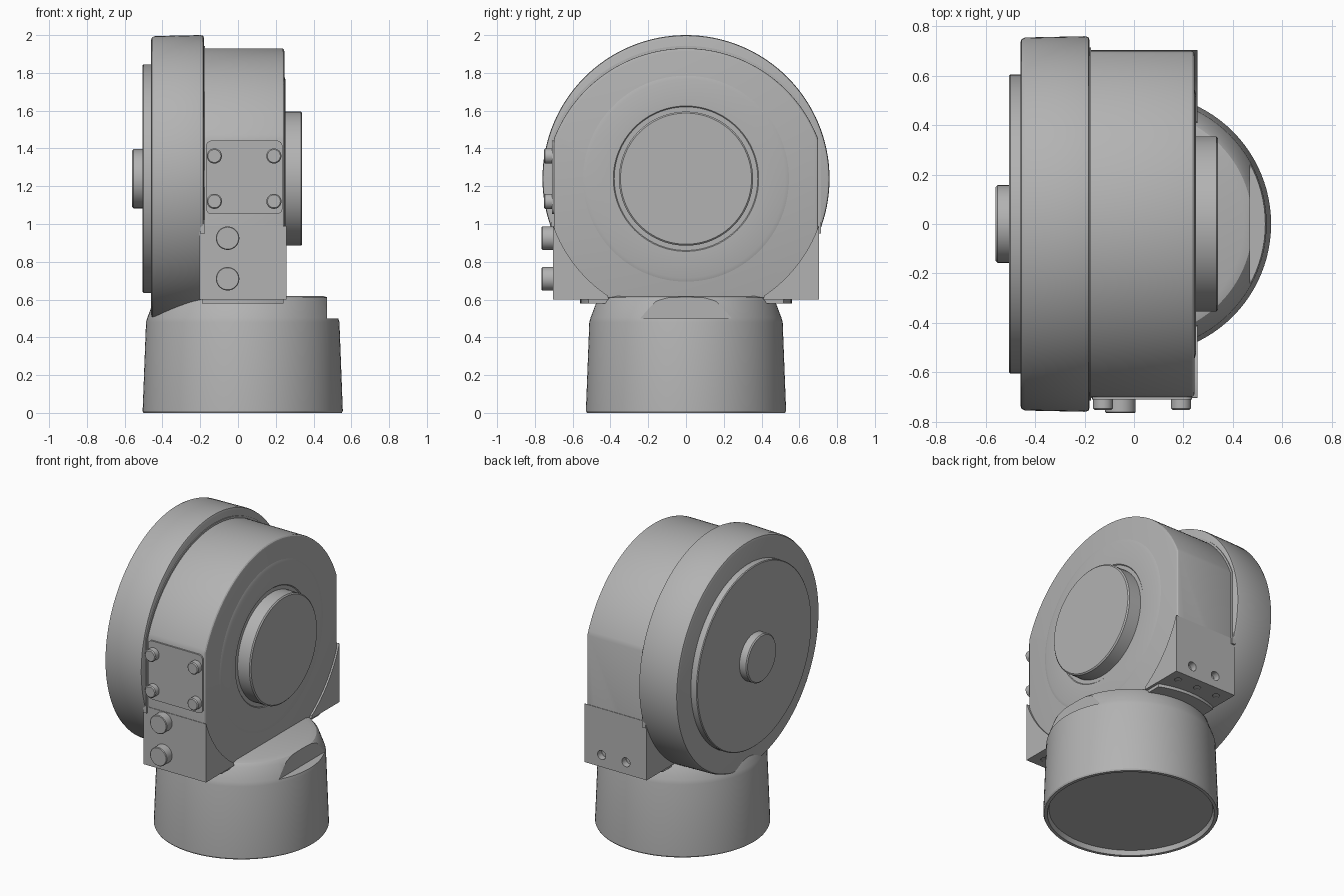
import bpy, bmesh, math
from mathutils import Matrix

cube = bpy.data.objects.get("Cube")
if cube:
    bpy.data.objects.remove(cube, do_unlink=True)

grey = bpy.data.materials.new("mid grey")
grey.use_nodes = True
COLOR = (0.45, 0.45, 0.45, 1)
grey.diffuse_color = COLOR
grey.node_tree.nodes["Principled BSDF"].inputs["Base Color"].default_value = COLOR

AXIS = {"x": Matrix.Rotation(math.pi / 2, 4, "Y"),
        "-y": Matrix.Rotation(math.pi / 2, 4, "X"),
        "z": Matrix.Identity(4)}
MID = 1.24          # height of the drum axis


def finish(name, bm):
    bmesh.ops.recalc_face_normals(bm, faces=bm.faces)
    mesh = bpy.data.meshes.new(name)
    bm.to_mesh(mesh)
    bm.free()
    obj = bpy.data.objects.new(name, mesh)
    bpy.context.collection.objects.link(obj)
    mesh.materials.append(grey)
    bpy.ops.object.select_all(action="DESELECT")
    obj.select_set(True)
    bpy.context.view_layer.objects.active = obj
    bpy.ops.object.shade_smooth_by_angle(angle=math.radians(32))
    return obj


def lathe(name, profile, axis, center, segments=96):
    """Spin (position along axis, radius) points around an axis."""
    bm = bmesh.new()
    rings = []
    for h, r in profile:
        if r == 0:
            rings.append([bm.verts.new((0, 0, h))] * segments)
        else:
            rings.append([bm.verts.new((r * math.cos(a), r * math.sin(a), h))
                          for a in (math.tau * i / segments for i in range(segments))])
    for low, high in zip(rings, rings[1:]):
        for i in range(segments):
            j = (i + 1) % segments
            bm.faces.new(dict.fromkeys((low[i], low[j], high[j], high[i])))
    bm.transform(Matrix.Translation(center) @ AXIS[axis])
    return finish(name, bm)


def disc(name, radius, start, end, axis, center, edge=0.01):
    """Solid cylinder with a chamfered outer rim."""
    return lathe(name, [(start, 0), (start, radius), (end - edge, radius),
                        (end, radius - edge), (end, 0)], axis, center, 48)


def extrude(name, outline, x0, x1, bevel=0.0):
    """Extrude a (y, z) outline along x and round its hard edges."""
    bm = bmesh.new()
    face = bm.faces.new([bm.verts.new((x0, y, z)) for y, z in outline])
    result = bmesh.ops.extrude_face_region(bm, geom=[face])
    verts = [v for v in result["geom"] if isinstance(v, bmesh.types.BMVert)]
    bmesh.ops.translate(bm, verts=verts, vec=(x1 - x0, 0, 0))
    if not any(len(f.verts) == len(outline) and f.calc_center_median().x < x0 + 1e-5
               for f in bm.faces):
        bm.faces.new([v for v in bm.verts if v not in verts])
    bmesh.ops.recalc_face_normals(bm, faces=bm.faces)
    if bevel:
        hard = [e for e in bm.edges if e.calc_face_angle(0) > 0.7]
        bmesh.ops.bevel(bm, geom=hard, offset=bevel, segments=3, profile=0.5, affect="EDGES")
    return finish(name, bm)


def cut(target, cutters):
    """Subtract hidden cutters, then keep the new edges crisp."""
    for cutter in cutters:
        cutter.hide_render = True
        cutter.hide_set(True)
        mod = target.modifiers.new("cut", "BOOLEAN")
        mod.operation = "DIFFERENCE"
        mod.solver = "EXACT"
        mod.object = cutter
    split = target.modifiers.new("crisp edges", "EDGE_SPLIT")
    split.split_angle = math.radians(25)


def arch(width, radius, bottom):
    """Shallow arc on top of straight vertical sides."""
    start, steps, center = math.acos(width / radius), 64, 1.18
    sweep = math.pi - 2 * start
    arc = [(radius * math.cos(start + sweep * i / steps),
            center + radius * math.sin(start + sweep * i / steps)) for i in range(steps + 1)]
    return arc + [(-width, bottom), (width, bottom)]


# Round base with a recessed underside and a flat notch on the left
base = lathe("base", [(0.03, 0), (0.03, 0.495), (0, 0.505), (0, 0.525), (0.01, 0.53),
                      (0.48, 0.512), (0.505, 0.505), (0.525, 0.497), (0.59, 0.473),
                      (0.61, 0.455), (0.62, 0.42), (0.62, 0)], "z", (0.025, 0, 0))
notch = [(-0.5, 0.5), (0.5, 0.5), (0.5, 0.8), (-0.5, 0.8)]
cut(base, [extrude("base_notch_cutter", notch, 0.47, 0.7)])

# Collar strip below the housing
bm = bmesh.new()
bmesh.ops.create_cone(bm, cap_ends=True, segments=96, radius1=0.56, radius2=0.56, depth=0.03,
                      matrix=Matrix.Translation((0.025, 0, 0.595)))
for x, side in ((-0.19, -1), (0.24, 1)):
    cutting = bmesh.ops.bisect_plane(bm, geom=bm.verts[:] + bm.edges[:] + bm.faces[:],
                                     plane_co=(x, 0, 0), plane_no=(side, 0, 0), clear_outer=True)
    rim = [e for e in cutting["geom_cut"] if isinstance(e, bmesh.types.BMEdge)]
    bmesh.ops.holes_fill(bm, edges=rim)
finish("collar", bm)

# Arched housing and the thin seal against the drum
housing = extrude("housing", arch(0.7, 0.75, 0.605), -0.2, 0.245, 0.015)
extrude("seal", arch(0.715, 0.763, 0.95), -0.2, -0.175)

# Lower corner blocks, hollowed along an arc, with screw holes
side_holes = [disc(f"side_hole_cutter_{i}", 0.03, -0.8, -0.66, "-y", (x, 0, 0.68), 0.001)
              for i, x in enumerate((-0.05, 0.13))]
a0, a1 = math.asin(-0.25 / 0.745), math.asin(-0.62 / 0.745)
for side, label in ((-1, "front"), (1, "back")):
    curve = [(side * 0.745 * math.cos(a), MID + 0.745 * math.sin(a))
             for a in (a0 + (a1 - a0) * i / 16 for i in range(17))]
    block = extrude(label + "_corner_block",
                    curve + [(side * 0.41, 0.6), (side * 0.705, 0.6), (side * 0.705, 0.99)],
                    -0.203, 0.257)
    holes = [disc(f"{label}_bottom_hole_cutter_{i}", 0.022, 0.5, 0.64, "z",
                  (x, side * 0.63, 0), 0.001) for i, x in enumerate((-0.12, 0.03, 0.18))]
    cut(block, holes + (side_holes if side > 0 else []))
    if side > 0:
        cut(housing, side_holes)

# Large drum, its cover plate and hub on the right
lathe("drum", [(-0.46, 0), (-0.46, 0.735), (-0.455, 0.748), (-0.44, 0.755), (-0.2, 0.76),
               (-0.185, 0.757), (-0.18, 0.745), (-0.18, 0)], "x", (0, 0, MID), 128)
lathe("cover_plate", [(-0.505, 0), (-0.505, 0.6), (-0.5, 0.605), (-0.45, 0.605), (-0.45, 0)],
      "x", (0, 0, MID))
lathe("hub", [(-0.56, 0), (-0.56, 0.15), (-0.553, 0.157), (-0.49, 0.157), (-0.49, 0)],
      "x", (0, 0, MID))

# Raised face ring and round cap on the left
lathe("cap", [(0.24, 0), (0.24, 0.545), (0.245, 0.545), (0.251, 0.525), (0.251, 0.385),
              (0.246, 0.38), (0.246, 0.355), (0.333, 0.355), (0.34, 0.347), (0.34, 0)],
      "x", (0, 0, MID))

# Front access plate with four bolts
bm = bmesh.new()
bmesh.ops.create_cube(bm, size=1, matrix=Matrix.Translation((0.033, -0.69, 1.247))
                      @ Matrix.Diagonal((0.405, 0.04, 0.39, 1)))
corners = [e for e in bm.edges
           if abs((e.verts[0].co - e.verts[1].co).normalized().y) > 0.9]
bmesh.ops.bevel(bm, geom=corners, offset=0.03, segments=4, profile=0.5, affect="EDGES")
finish("access_plate", bm)
for i, (x, z) in enumerate((x, z) for x in (-0.125, 0.19) for z in (1.12, 1.36)):
    disc(f"plate_bolt_{i}", 0.04, 0.69, 0.752, "-y", (x, 0, z), 0.006)

# Two large plugs below the plate
for i, z in enumerate((0.71, 0.925)):
    disc(f"plug_{i}", 0.062, 0.69, 0.764, "-y", (-0.055, 0, z), 0.004)
